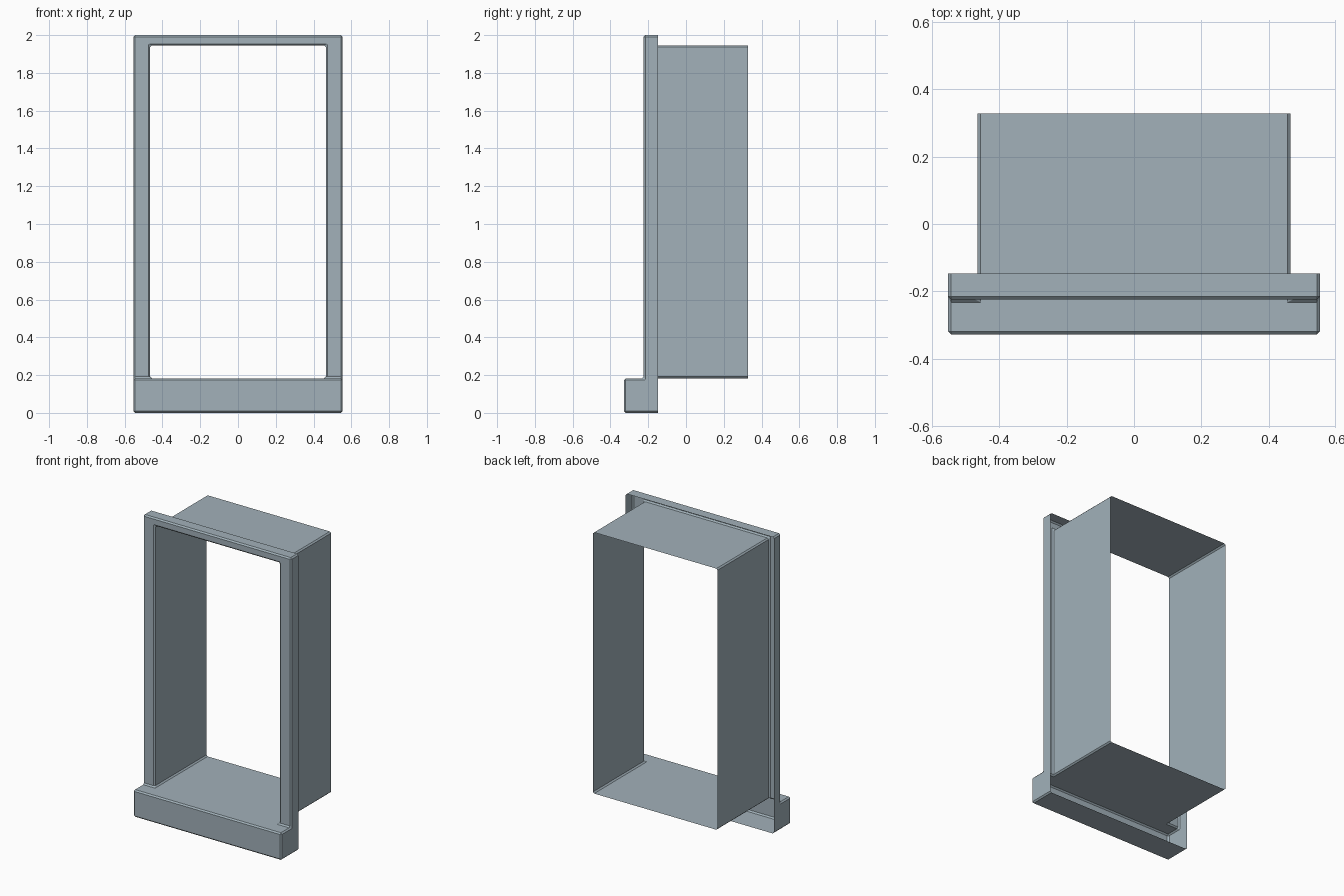
import bpy, bmesh

if "Cube" in bpy.data.objects:
    bpy.data.objects.remove(bpy.data.objects["Cube"])

# Main dimensions
X, TOP = 0.553, 2.0                 # outer half width and height
R, CEIL, SILL = 0.465, 1.945, 0.183  # opening half width, head height, sill height
FRONT, JAMB, REAR, BACK = -0.328, -0.224, -0.147, 0.328  # depths, front to back

frame_paint = bpy.data.materials.new("blue_grey_paint")
frame_paint.diffuse_color = (0.36, 0.44, 0.49, 1.0)
frame_paint.use_nodes = True
frame_paint.node_tree.nodes["Principled BSDF"].inputs["Base Color"].default_value = frame_paint.diffuse_color

bm = bmesh.new()


def face(points):
    return bm.faces.new([bm.verts.new(p) for p in points])


def at_z(z, outline):
    return face([(x, y, z) for x, y in outline])


def at_y(y, outline):
    return face([(x, y, z) for x, z in outline])


def rect(x, a, b):
    return [(-x, a), (x, a), (x, b), (-x, b)]


# Outer casing: top, underside and stepped sides, open at the rear
head = at_z(TOP, rect(X, JAMB, REAR))
at_z(0, rect(X, FRONT, REAR))
for s in (-1, 1):
    face([(s * X, y, z) for y, z in
          ((REAR, 0), (FRONT, 0), (FRONT, SILL), (JAMB, SILL), (JAMB, TOP), (REAR, TOP))])

# Sill front, and its top running back through the opening
at_y(FRONT, rect(X, 0, SILL))
at_z(SILL, [(-X, FRONT), (X, FRONT), (X, JAMB), (R, JAMB),
            (R, BACK), (-R, BACK), (-R, JAMB), (-X, JAMB)])

# Front face of jambs and head
at_y(JAMB, [(-X, SILL), (-X, TOP), (X, TOP), (X, SILL),
            (R, SILL), (R, CEIL), (-R, CEIL), (-R, SILL)])

# Thin reveal lining: sides and ceiling
at_z(CEIL, rect(R, JAMB, BACK))
for s in (-1, 1):
    face([(s * R, y, z) for y, z in
          ((JAMB, SILL), (BACK, SILL), (BACK, CEIL), (JAMB, CEIL))])

# Weld into one shell facing outwards
bmesh.ops.remove_doubles(bm, verts=bm.verts[:], dist=1e-4)
bmesh.ops.recalc_face_normals(bm, faces=bm.faces[:])
bm.normal_update()
if head.normal.z < 0:
    bmesh.ops.reverse_faces(bm, faces=bm.faces[:])

mesh = bpy.data.meshes.new("window_frame")
bm.to_mesh(mesh)
bm.free()
mesh.materials.append(frame_paint)
frame = bpy.data.objects.new("window_frame", mesh)
bpy.context.collection.objects.link(frame)

# Small chamfer along every corner
chamfer = frame.modifiers.new("chamfer", 'BEVEL')
chamfer.width = 0.009
chamfer.segments = 1
chamfer.limit_method = 'ANGLE'
